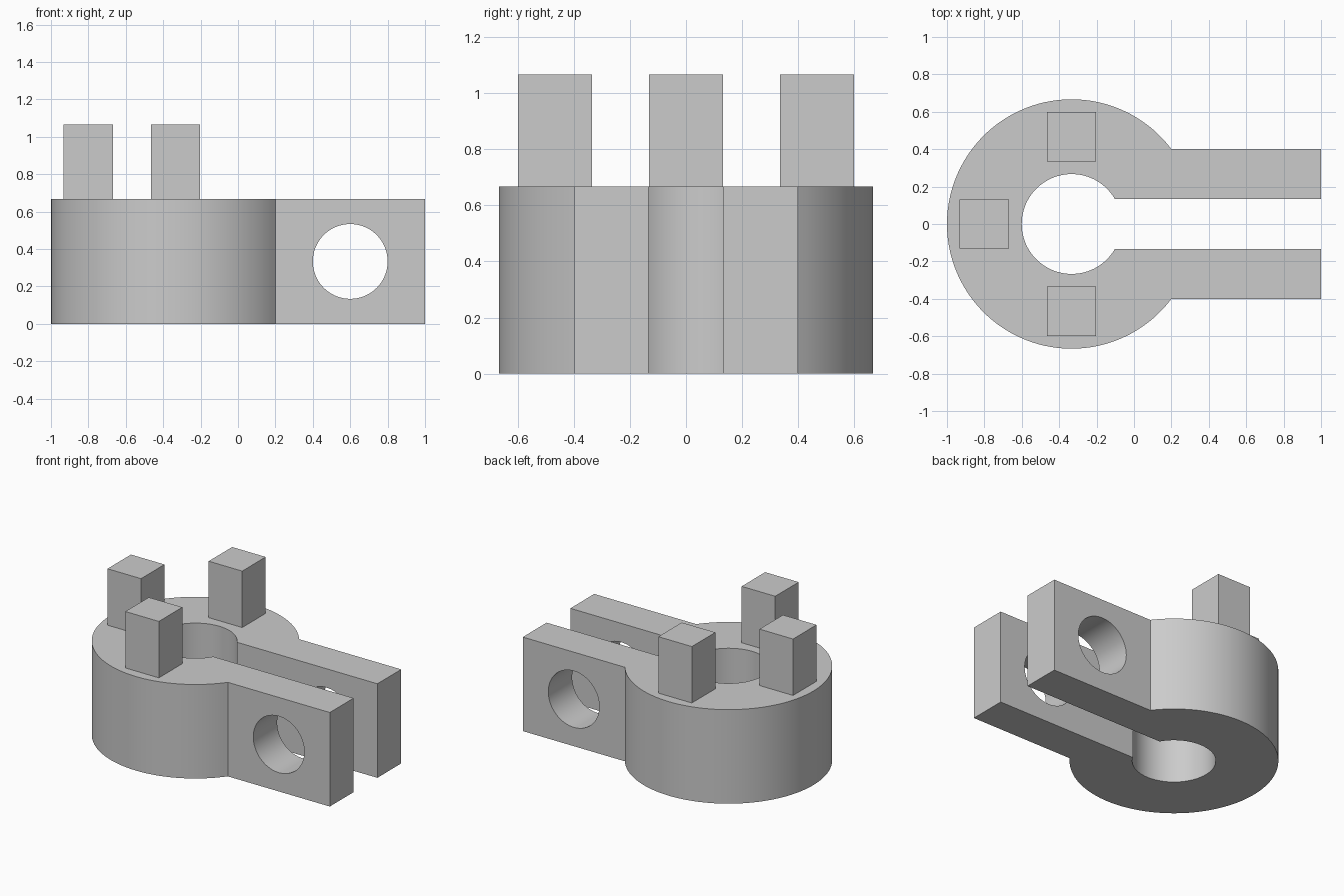
import bpy
import bmesh
import math

cube = bpy.data.objects.get("Cube")
if cube:
    bpy.data.objects.remove(cube, do_unlink=True)

CX, OUTER, BORE = -1 / 3, 2 / 3, 0.267     # ring centre and radii
ARM, SLOT, HEIGHT = 0.4, 0.133, 2 / 3      # half widths and body height

grey = bpy.data.materials.new("grey")
grey.use_nodes = True
grey.diffuse_color = (0.6, 0.6, 0.6, 1)
grey.node_tree.nodes["Principled BSDF"].inputs["Base Color"].default_value = (0.6, 0.6, 0.6, 1)


def make_object(name, bm):
    bmesh.ops.recalc_face_normals(bm, faces=bm.faces)
    mesh = bpy.data.meshes.new(name)
    bm.to_mesh(mesh)
    bm.free()
    mesh.materials.append(grey)
    obj = bpy.data.objects.new(name, mesh)
    bpy.context.collection.objects.link(obj)
    return obj


def arc(radius, half_width, steps):
    """Arc round the back of the ring, from the +y side to the -y side."""
    start = math.asin(half_width / radius)
    span = 2 * (math.pi - start)
    angles = [start + span * i / steps for i in range(steps + 1)]
    return [(CX + radius * math.cos(a), radius * math.sin(a)) for a in angles]


# Split ring with two arms, extruded from one outline
outline = ([(1, ARM)] + arc(OUTER, ARM, 96) + [(1, -ARM), (1, -SLOT)]
           + arc(BORE, SLOT, 72)[::-1] + [(1, SLOT)])
bm = bmesh.new()
base = bm.faces.new([bm.verts.new((x, y, 0)) for x, y in outline])
top = bmesh.ops.extrude_face_region(bm, geom=[base], use_keep_orig=True)["geom"]
bmesh.ops.translate(bm, vec=(0, 0, HEIGHT),
                    verts=[v for v in top if isinstance(v, bmesh.types.BMVert)])
clamp = make_object("clamp_body", bm)

# Cross hole through both arms
bpy.ops.mesh.primitive_cylinder_add(vertices=72, radius=0.2, depth=2,
                                    location=(0.6, 0, HEIGHT / 2),
                                    rotation=(math.pi / 2, 0, 0))
cutter = bpy.context.object
cutter.name = "hole_cutter"
cutter.hide_render = True
hole = clamp.modifiers.new("cross_hole", "BOOLEAN")
hole.operation = "DIFFERENCE"
hole.solver = "EXACT"
hole.object = cutter
bpy.ops.object.select_all(action="DESELECT")
clamp.select_set(True)
bpy.context.view_layer.objects.active = clamp
bpy.ops.object.modifier_apply(modifier=hole.name)
bpy.data.objects.remove(cutter, do_unlink=True)
bpy.ops.object.shade_smooth_by_angle(angle=math.radians(30))


# Three square posts on the ring
def post(name, x, y, height=0.4):
    bm = bmesh.new()
    bmesh.ops.create_cube(bm, size=1)
    bmesh.ops.scale(bm, vec=(0.263, 0.263, height), verts=bm.verts)
    obj = make_object(name, bm)
    obj.location = (x, y, HEIGHT + height / 2)


mid = (OUTER + BORE) / 2
post("right_post", CX, -mid)
post("left_post", CX, mid)
post("rear_post", CX - mid, 0)
